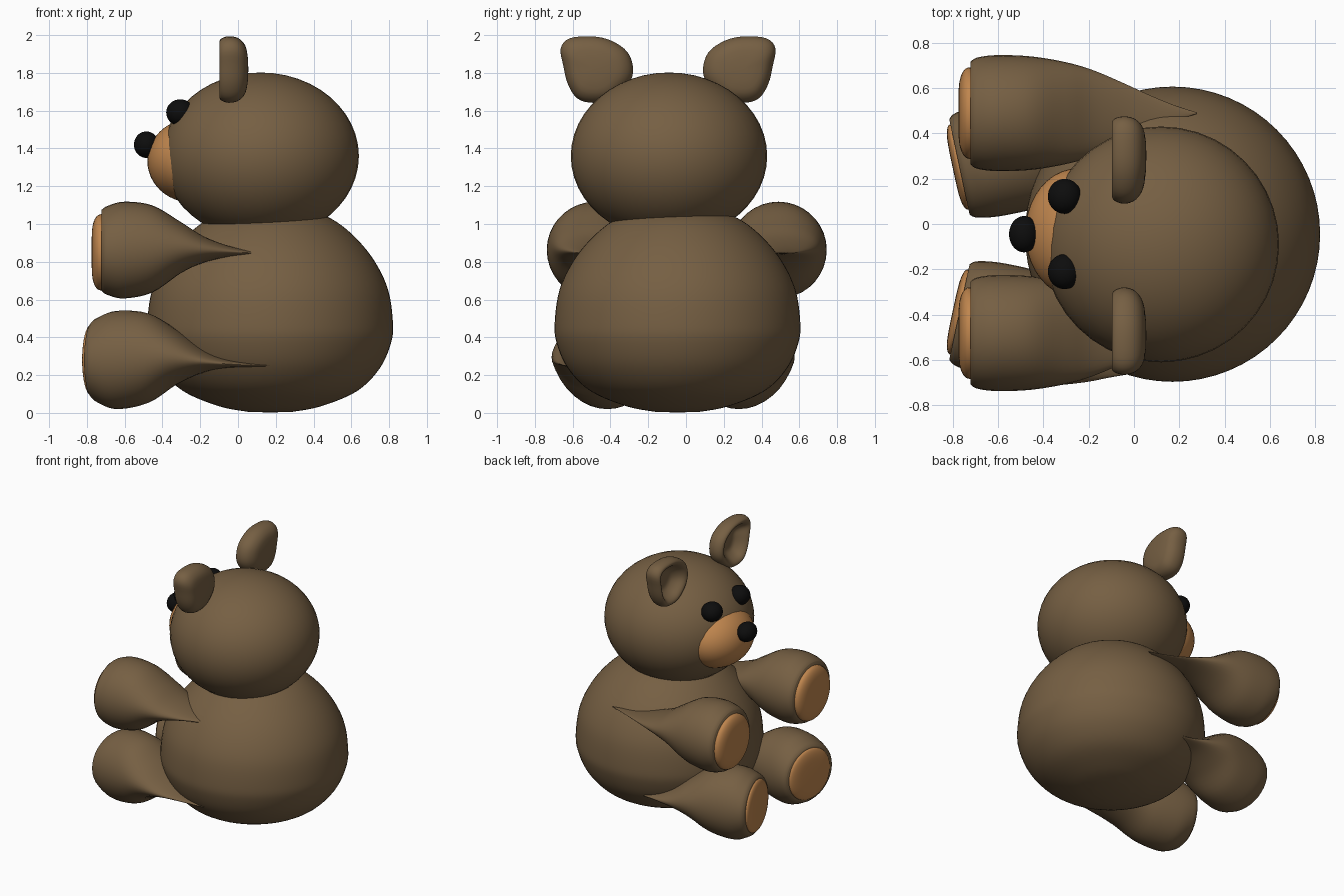
import bpy, bmesh, math
from mathutils import Vector

if "Cube" in bpy.data.objects:
    bpy.data.objects.remove(bpy.data.objects["Cube"])


def material(name, rgb):
    m = bpy.data.materials.new(name)
    m.diffuse_color = (*rgb, 1)
    m.use_nodes = True
    m.node_tree.nodes["Principled BSDF"].inputs["Base Color"].default_value = m.diffuse_color
    return m


BROWN = material("brown plush", (0.18, 0.115, 0.056))
TAN = material("tan pad", (0.52, 0.235, 0.075))
BLACK = material("black", (0.004, 0.004, 0.004))


def spline(pts, steps=5, closed=False):
    """Catmull-Rom interpolation through tuples of any size."""
    n, out = len(pts), []
    P = [Vector(p) for p in pts]
    get = (lambda i: P[i % n]) if closed else (lambda i: P[max(0, min(n - 1, i))])
    for i in range(n if closed else n - 1):
        a, b, c, d = get(i - 1), get(i), get(i + 1), get(i + 2)
        for k in range(steps):
            t = k / steps
            out.append(0.5 * (2 * b + (c - a) * t + (2 * a - 5 * b + 4 * c - d) * t * t
                              + (3 * b - a - 3 * c + d) * t ** 3))
    if not closed:
        out.append(P[-1])
    return out


def finish(bm, name, mat, angle=50):
    bmesh.ops.recalc_face_normals(bm, faces=bm.faces)
    me = bpy.data.meshes.new(name)
    bm.to_mesh(me)
    bm.free()
    me.materials.append(mat)
    ob = bpy.data.objects.new(name, me)
    bpy.context.collection.objects.link(ob)
    bpy.ops.object.select_all(action='DESELECT')
    ob.select_set(True)
    bpy.context.view_layer.objects.active = ob
    bpy.ops.object.shade_smooth_by_angle(angle=math.radians(angle))
    return ob


def loft(name, rings, start, end, mat):
    """Skin closed rings, closing both ends with a fan to a point."""
    bm = bmesh.new()
    vs = [[bm.verts.new(p) for p in r] for r in rings]
    n = len(vs[0])
    for a, b in zip(vs, vs[1:]):
        for i in range(n):
            j = (i + 1) % n
            bm.faces.new((a[i], a[j], b[j], b[i]))
    for ring, tip in ((vs[0], start), (vs[-1], end)):
        c = bm.verts.new(tip)
        for i in range(n):
            bm.faces.new((ring[i], ring[(i + 1) % n], c))
    return finish(bm, name, mat)


def ellipsoid(name, loc, radii, mat):
    bm = bmesh.new()
    bmesh.ops.create_uvsphere(bm, u_segments=40, v_segments=24, radius=1)
    bmesh.ops.scale(bm, vec=radii, verts=bm.verts)
    bmesh.ops.translate(bm, vec=loc, verts=bm.verts)
    return finish(bm, name, mat)


def limb(name, sections, origin, angle, mat, n=36):
    """Loft elliptical sections (distance, half width, half height, z) along a level axis."""
    ox, oy = origin
    ca, sa = math.cos(angle), math.sin(angle)

    def place(s, w, z):
        return (ox + s * ca - w * sa, oy + s * sa + w * ca, z)

    rings = []
    for s, hw, hh, z in sections:
        hw, hh = max(hw, 0.002), max(hh, 0.002)
        rings.append([place(s, hw * math.cos(2 * math.pi * i / n),
                            z + hh * math.sin(2 * math.pi * i / n)) for i in range(n)])
    f, l = sections[0], sections[-1]
    return loft(name, rings, place(f[0], 0, f[3]), place(l[0], 0, l[3]), mat)


# Body: squat revolved shape with a flattened seat
body = spline([(0.12, 0.006), (0.27, 0.035), (0.46, 0.115), (0.58, 0.235), (0.64, 0.37),
               (0.65, 0.48), (0.625, 0.65), (0.555, 0.80), (0.45, 0.93), (0.32, 1.03),
               (0.12, 1.11)])
loft("body", [[(0.17 + r * math.cos(a), -0.045 + r * math.sin(a), z)
               for a in (2 * math.pi * i / 64 for i in range(64))] for r, z in body],
     (0.17, -0.045, 0.002), (0.17, -0.045, 1.125), BROWN)

# Head and face
ellipsoid("head", (0.12, -0.09, 1.36), (0.52, 0.52, 0.442), BROWN)
ellipsoid("snout", (-0.25, -0.04, 1.335), (0.23, 0.285, 0.22), TAN)
ellipsoid("nose", (-0.485, -0.045, 1.42), (0.066, 0.08, 0.07), BLACK)
for side, y in (("left", -0.21), ("right", 0.122)):
    ellipsoid(side + "_eye", (-0.306, y, 1.59), (0.074, 0.077, 0.07), BLACK)

# Ears: rounded outline lofted from the domed back to the cupped front
outline = spline([(0.185, 1.82), (0.215, 1.91), (0.30, 1.97), (0.40, 1.993), (0.52, 1.983),
                  (0.568, 1.93), (0.555, 1.84), (0.53, 1.74), (0.48, 1.665), (0.40, 1.642),
                  (0.30, 1.66), (0.21, 1.74)], 4, True)
ear_rings = spline([(0.35, 0.052), (0.7, 0.04), (0.92, 0.008), (1.0, -0.035), (0.97, -0.075),
                    (0.87, -0.097), (0.74, -0.085), (0.6, -0.045), (0.42, -0.015),
                    (0.2, -0.008)], 3)
for side, sg in (("left", -1), ("right", 1)):
    rings = [[(x, -0.095 + sg * (0.40 + (u - 0.40) * k), 1.82 + (z - 1.82) * k)
              for u, z in outline] for k, x in ear_rings]
    loft(side + "_ear", rings, (0.055, -0.095 + sg * 0.40, 1.82),
         (-0.006, -0.095 + sg * 0.40, 1.82), BROWN)

# Limbs: bulbous ends that flatten and taper into the body, with round pads
arm = spline([(0, 0.225, 0.215, 0.86), (0.03, 0.245, 0.235, 0.86), (0.12, 0.256, 0.256, 0.862),
              (0.27, 0.25, 0.23, 0.868), (0.42, 0.225, 0.135, 0.875), (0.54, 0.19, 0.07, 0.865),
              (0.67, 0.135, 0.03, 0.855), (0.79, 0.08, 0.012, 0.847), (0.9, 0.035, 0.006, 0.845),
              (1.0, 0.003, 0.003, 0.845)])
leg = spline([(0, 0.215, 0.2, 0.28), (0.03, 0.235, 0.225, 0.28), (0.13, 0.25, 0.26, 0.28),
              (0.30, 0.25, 0.237, 0.29), (0.45, 0.235, 0.145, 0.295), (0.60, 0.19, 0.06, 0.275),
              (0.72, 0.14, 0.025, 0.262), (0.86, 0.085, 0.012, 0.253), (0.97, 0.045, 0.006, 0.25),
              (1.06, 0.003, 0.003, 0.25)])


def pad(r, depth, z):
    return [(-depth * d, r * k, r * k, z) for k, d in
            spline([(0.3, 1), (0.65, 0.93), (0.88, 0.68), (1, 0.25), (1, -0.4)], 4)]


for side, sg in (("left", -1), ("right", 1)):
    at = (-0.722, 0.004 + sg * 0.485)
    limb(side + "_arm", arm, at, 0, BROWN)
    limb(side + "_arm_pad", pad(0.2, 0.053, 0.85), at, 0, TAN)
    foot, turn = (-0.77, -0.068 + sg * 0.32), sg * 0.21
    limb(side + "_leg", leg, foot, turn, BROWN)
    limb(side + "_foot_pad", pad(0.19, 0.03, 0.28), foot, turn, TAN)
